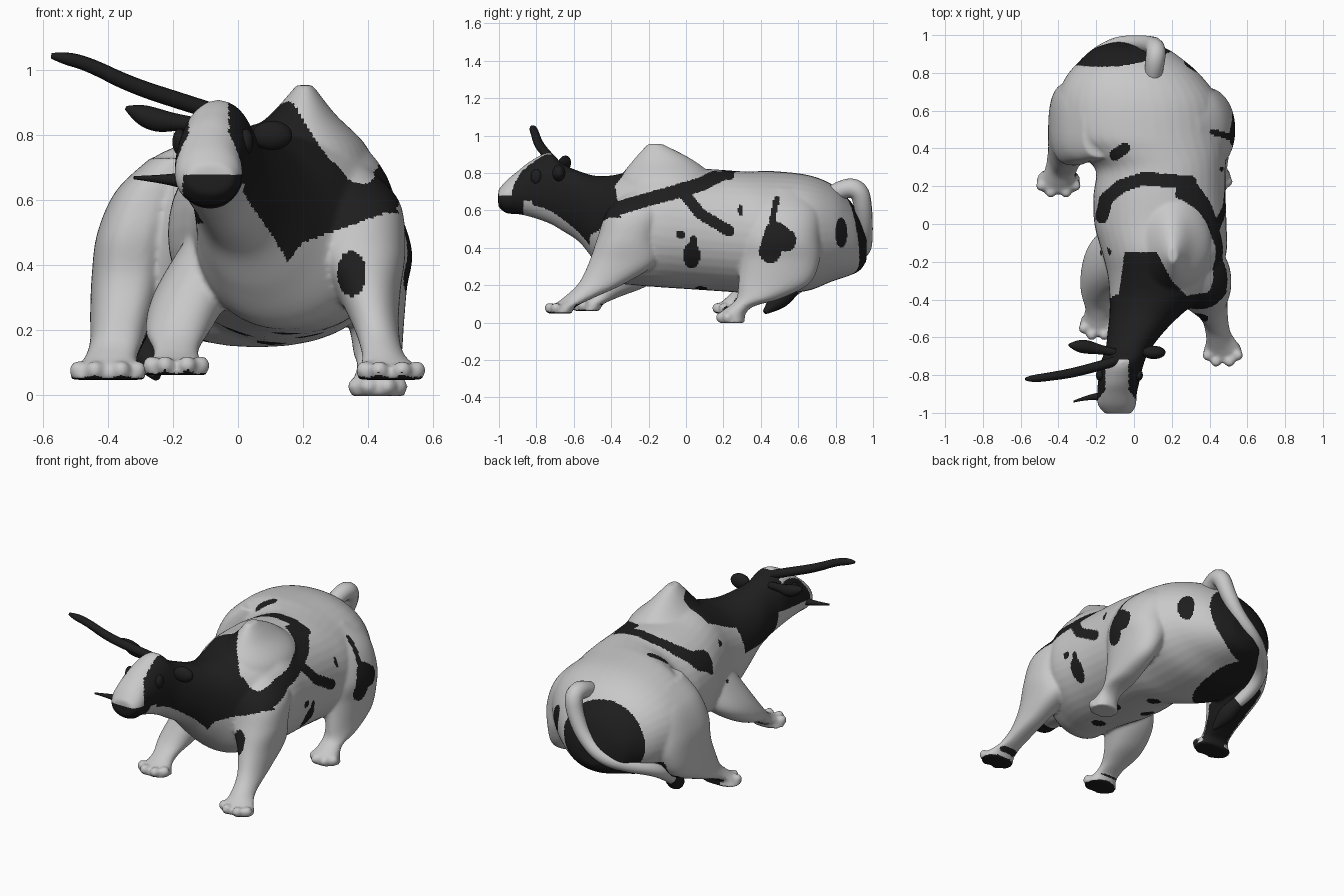
import bpy, bmesh, math
from mathutils import Vector, Matrix

if "Cube" in bpy.data.objects:
    bpy.data.objects.remove(bpy.data.objects["Cube"])


def material(name, v):
    m = bpy.data.materials.new(name)
    m.diffuse_color = (v, v, v, 1)
    m.use_nodes = True
    m.node_tree.nodes["Principled BSDF"].inputs["Base Color"].default_value = m.diffuse_color
    return m


WHITE = material("hide white", 0.58)
BLACK = material("hide black", 0.013)


def resample(rows, n=6):
    """Catmull-Rom interpolation through rows of numbers."""
    out = []
    for i in range(len(rows) - 1):
        a, b, c, d = (rows[min(max(i + k, 0), len(rows) - 1)] for k in (-1, 0, 1, 2))
        for s in range(n):
            t = s / n
            out.append([0.5 * (2 * q + (r - p) * t + (2 * p - 5 * q + 4 * r - w) * t * t
                        + (3 * q - p - 3 * r + w) * t ** 3) for p, q, r, w in zip(a, b, c, d)])
    return out + [list(rows[-1])]


def loft(bm, rows, ring, n=40, power=2.4):
    """Closed skin through super-ellipse rings."""
    rings = []
    for row in resample(rows):
        pts = []
        for k in range(n):
            c, s = math.cos(2 * math.pi * k / n), math.sin(2 * math.pi * k / n)
            e = 2 / power
            pts.append(ring(row, math.copysign(abs(c) ** e, c), math.copysign(abs(s) ** e, s)))
        rings.append([bm.verts.new(p) for p in pts])
    for a, b in zip(rings, rings[1:]):
        for k in range(n):
            bm.faces.new((a[k], a[(k + 1) % n], b[(k + 1) % n], b[k]))
    bm.faces.new(rings[0])
    bm.faces.new(rings[-1][::-1])


def trunk_ring(r, c, s):      # row: y, centre x, half width, bottom z, top z
    return (r[1] + r[2] * c, r[0], (r[3] + r[4]) / 2 + (r[4] - r[3]) / 2 * s)


def limb_ring(r, c, s):       # row: x, y, z, half width x, half width y
    return (r[0] + r[3] * c, r[1] + r[4] * s, r[2])


# trunk, neck and head
trunk = [(0.965, -.02, .08, .33, .46), (0.93, -.02, .19, .28, .57), (0.87, -.01, .27, .25, .66),
         (0.78, 0, .36, .22, .74), (0.65, .02, .43, .17, .79), (0.47, .04, .44, .15, .81),
         (0.38, .09, .40, .15, .81), (0.29, .14, .345, .16, .81), (0.15, .135, .35, .17, .82),
         (0, .14, .35, .18, .83), (-.15, .16, .33, .19, .85), (-.27, .15, .29, .20, .82),
         (-.38, .12, .25, .22, .79), (-.48, .06, .19, .32, .785), (-.57, .01, .15, .43, .81),
         (-.66, -.03, .12, .49, .85), (-.73, -.06, .115, .53, .91), (-.83, -.08, .11, .565, .865),
         (-.90, -.09, .105, .58, .81), (-.96, -.09, .10, .585, .76), (-1.004, -.085, .07, .62, .71)]
# limbs, sole first
front_right = [(.47, -.675, .048, .105, .065), (.465, -.655, .085, .09, .065), (.445, -.58, .13, .065, .08),
               (.425, -.45, .21, .07, .125), (.40, -.34, .32, .10, .18), (.37, -.31, .45, .145, .165),
               (.35, -.26, .60, .145, .16), (.28, -.2, .72, .1, .1)]
front_left = [(-.19, -.53, .063, .10, .07), (-.19, -.51, .10, .08, .07), (-.19, -.43, .14, .07, .08),
              (-.185, -.32, .20, .10, .12), (-.145, -.22, .30, .12, .16), (-.08, -.17, .42, .12, .16),
              (-.02, -.15, .54, .1, .13)]
hind_right = [(.43, .245, -.002, .085, .07), (.43, .25, .05, .075, .07), (.43, .30, .09, .065, .07),
              (.43, .39, .13, .075, .12), (.425, .47, .21, .085, .19), (.40, .50, .33, .12, .215),
              (.37, .50, .45, .165, .22), (.315, .50, .60, .16, .22), (.24, .48, .72, .11, .16)]
hind_left = [(-.40, .225, .048, .12, .07), (-.40, .23, .09, .095, .065), (-.39, .28, .12, .08, .08),
             (-.37, .38, .17, .085, .13), (-.355, .48, .25, .10, .20), (-.335, .53, .37, .115, .215),
             (-.315, .53, .50, .118, .22), (-.265, .53, .63, .11, .20), (-.17, .5, .73, .1, .15)]
hump = [(.18, -.11, .62, .26, .28), (.19, -.10, .76, .21, .26), (.20, -.12, .865, .10, .165),
        (.205, -.165, .955, .025, .04)]

bm = bmesh.new()
loft(bm, trunk, trunk_ring, power=2.1)
for limb, power in ((front_right, 2.2), (front_left, 2.2), (hind_right, 2.1), (hind_left, 2.7), (hump, 2)):
    loft(bm, limb, limb_ring, power=power)
# toes around the front of every foot
for foot in (front_right, front_left, hind_right, hind_left):
    x, y, z, rx, ry = foot[0]
    for a in (-160, -115, -65, -20):
        a = math.radians(a)
        place = Matrix.Translation((x + rx * .8 * math.cos(a), y + ry * .9 * math.sin(a), z + .03))
        bmesh.ops.create_uvsphere(bm, u_segments=12, v_segments=8, radius=.03, matrix=place)
bmesh.ops.recalc_face_normals(bm, faces=bm.faces)
mesh = bpy.data.meshes.new("body")
bm.to_mesh(mesh)
bm.free()
body = bpy.data.objects.new("body", mesh)
bpy.context.collection.objects.link(body)

# fuse the volumes into one soft skin
mod = body.modifiers.new("fuse", "REMESH")
mod.mode, mod.voxel_size = "VOXEL", 0.009
mod = body.modifiers.new("soften", "SMOOTH")
mod.factor, mod.iterations = 0.5, 10
bpy.context.view_layer.update()
skin = bpy.data.meshes.new_from_object(body.evaluated_get(bpy.context.evaluated_depsgraph_get()))
body.modifiers.clear()
body.data = skin
skin.materials.clear()
skin.materials.append(WHITE)
skin.materials.append(BLACK)
skin.shade_smooth()


def near(a, b, pts, r):
    """Is (a, b) within r of a polyline?"""
    p = Vector((a, b))
    for q, w in zip(pts, pts[1:]):
        q, w = Vector(q), Vector(w)
        t = max(0, min(1, (p - q).dot(w - q) / (w - q).length_squared))
        if (q + (w - q) * t - p).length < r:
            return True
    return False


def spot(a, b, ca, cb, ra, rb):
    return ((a - ca) / ra) ** 2 + ((b - cb) / rb) ** 2 < 1


def table(v, pairs):
    """Piecewise linear lookup."""
    for (a, fa), (b, fb) in zip(pairs, pairs[1:]):
        if v <= b:
            return fa + (fb - fa) * max(0, (v - a) / (b - a))
    return pairs[-1][1]


REAR = [(-.15, -.40), (-.08, -.37), (-.05, -.15), (.12, -.15), (.20, -.30), (.28, -.38), (.45, -.35)]
THROAT = [(.42, .15), (.50, .10), (.60, .03), (.66, 0)]
LOWER = [(.15, .41), (.20, .47), (.28, .50), (.45, .56)]
TOP_BAND = [(-.17, .04), (-.15, .13), (-.07, .20), (.05, .24), (.30, .22)]
SIDE_BAND = [(.20, .80), (.08, .74), (-.05, .70), (-.20, .66), (-.40, .60)]
BRANCH = [(-.02, .70), (.08, .58), (.23, .49)]


def is_black(p, n):
    x, y, z = p
    if y < -.72:                                             # face and muzzle
        if y < -.87 and z < .68 and x > -.17:
            return True
        if y < -.82 and z < .65:
            return False
        if z > .66 and abs(x + .09) < .062 + max(0, -.88 - y) * .8:
            return False
    if y < table(x, REAR) and z > table(x, LOWER):           # neck
        left = n.x < -.6 and -.68 < y and z > .53
        return left or z > .68 or x > table(z, THROAT)
    if n.z < -.6 and z < .1:                                 # soles
        return y < 0 or x < 0
    if x < -.2 and y > .15 and z < .25 and n.x + n.y - n.z > .9:    # inside of left hind leg
        return True
    if z > .5 and n.z > 0 and near(x, y, TOP_BAND, .035):   # band over the back
        return True
    if x > .22:                                              # right side
        if near(y, z, SIDE_BAND, .037) or near(y, z, BRANCH, .03):
            return True
        if spot(y, z, .03, .36, .045, .07) or spot(y, z, .04, .43, .022, .035):
            return True
        if spot(y, z, -.03, .47, .024, .022) or spot(y, z, .29, .60, .012, .03):
            return True
        if near(y, z, [(.45, .38), (.48, .48), (.53, .44)], .06) or near(y, z, [(.46, .54), (.485, .66)], .016):
            return True
        if spot(y, z, .83, .48, .032, .08):
            return True
        if n.y < 0 and y < -.2 and spot(x, z, .35, .375, .045, .07):
            return True
    if n.z > .4 and (near(x, y, [(-.10, .365), (-.05, .40)], .03) or spot(x, y, -.15, -.15, .03, .025)):
        return True
    if y > .70 and n.y > .1 and spot(x, z, -.06, .47, .25, .22):    # rump
        return True
    if n.z < -.2 and z < .35 and spot(x, y, -.18, .65, .20, .24):
        return True
    return n.z < -.5 and z > .12 and any(
        spot(x, y, a, b, .045, .035) for a, b in ((.15, -.14), (.0, .12), (.22, .08), (.1, .3)))


for f in skin.polygons:
    f.material_index = int(is_black(f.center, f.normal))


def tube(name, mat, pts):
    """Tapered curve through x, y, z, radius points, converted to a mesh."""
    cu = bpy.data.curves.new(name, "CURVE")
    cu.dimensions, cu.bevel_depth, cu.bevel_resolution, cu.use_fill_caps = "3D", 1, 4, True
    sp = cu.splines.new("NURBS")
    sp.points.add(len(pts) - 1)
    for q, (x, y, z, r) in zip(sp.points, pts):
        q.co, q.radius = (x, y, z, 1), r
    sp.order_u, sp.use_endpoint_u, sp.resolution_u = 3, True, 8
    tmp = bpy.data.objects.new(name + " curve", cu)
    bpy.context.collection.objects.link(tmp)
    bpy.context.view_layer.update()
    me = bpy.data.meshes.new_from_object(tmp.evaluated_get(bpy.context.evaluated_depsgraph_get()))
    bpy.data.objects.remove(tmp)
    me.materials.clear()
    me.materials.append(mat)
    me.shade_smooth()
    bpy.context.collection.objects.link(bpy.data.objects.new(name, me))


def ball(name, mat, loc, size):
    bpy.ops.mesh.primitive_uv_sphere_add(segments=24, ring_count=16, radius=1, location=loc)
    ob = bpy.context.object
    ob.name, ob.scale = name, size
    ob.data.materials.append(mat)
    ob.data.shade_smooth()


# horn, ears, eyes and mouth stem
tube("horn", BLACK, [(-.08, -.72, .875, .025), (-.16, -.745, .90, .026), (-.33, -.79, .955, .025),
                     (-.46, -.81, 1.02, .022), (-.54, -.82, 1.04, .02), (-.575, -.82, 1.045, .008)])
tube("left_ear", BLACK, [(-.10, -.68, .83, .02), (-.18, -.665, .84, .024), (-.25, -.65, .845, .038),
                         (-.31, -.645, .87, .03), (-.345, -.64, .885, .006)])
tube("mouth_stem", BLACK, [(-.06, -.93, .65, .04), (-.15, -.92, .66, .03), (-.22, -.91, .665, .014),
                           (-.32, -.94, .67, .005)])
ball("right_ear", BLACK, (.105, -.68, .80), (.062, .035, .045))
for side, x in (("right", .025), ("left", -.18)):
    ball(side + "_eye", BLACK, (x, -.80, .78), (.022, .03, .04))

# tail swings round the rump and tucks under, ending in a dark tuft
tube("tail", WHITE, [(.10, .77, .68, .045), (.11, .85, .725, .052), (.12, .93, .71, .052), (.09, .95, .60, .047),
                     (.02, .958, .48, .042), (-.09, .955, .39, .04), (-.21, .89, .35, .04),
                     (-.32, .77, .31, .04), (-.34, .66, .24, .04), (-.30, .58, .18, .035)])
tube("tail_tuft", BLACK, [(-.31, .60, .20, .03), (-.29, .53, .15, .055), (-.27, .47, .10, .045),
                          (-.25, .42, .055, .012)])
